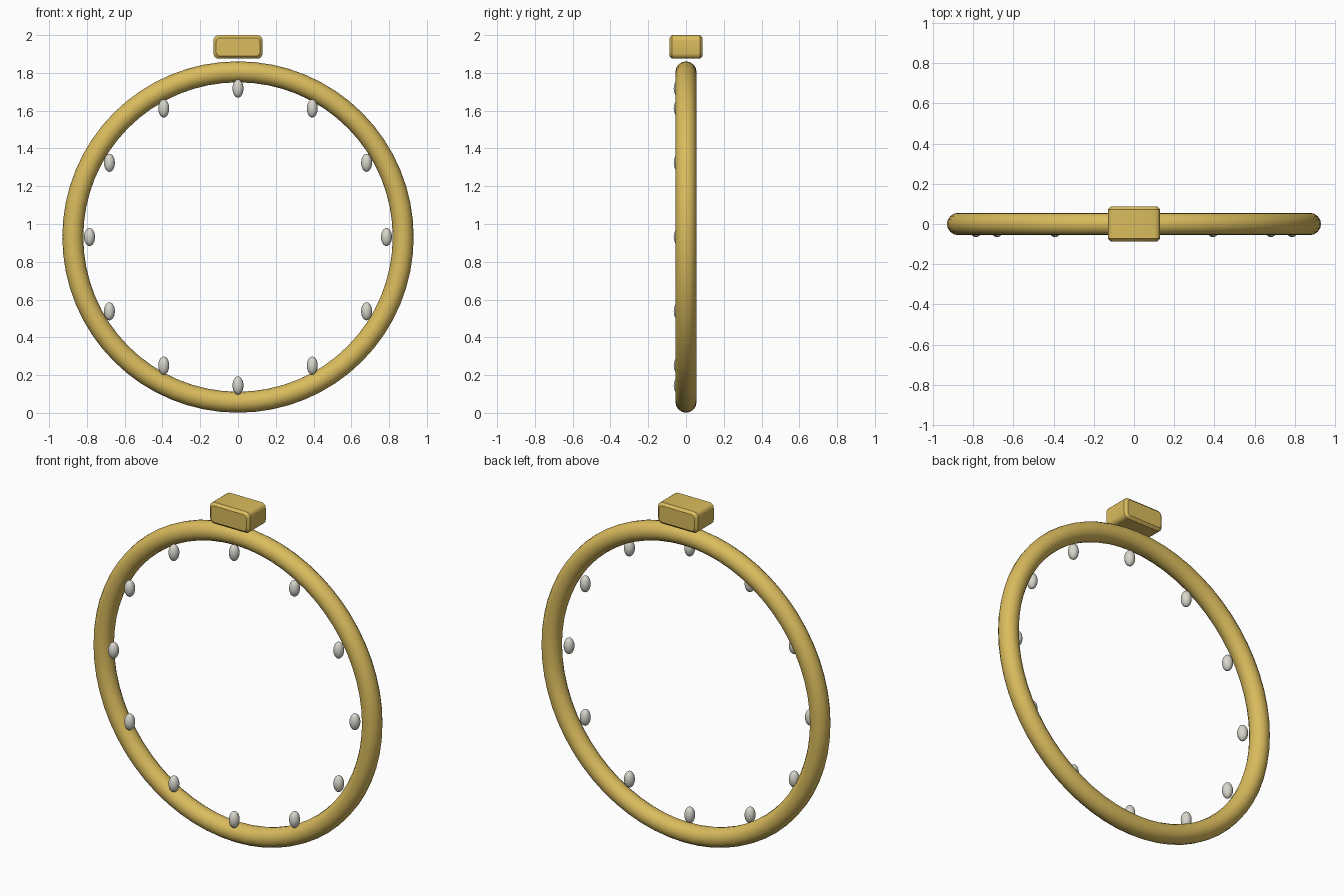
import bpy, bmesh, math

if "Cube" in bpy.data.objects:
    bpy.data.objects.remove(bpy.data.objects["Cube"])

CZ = 0.931  # height of the ring centre


def material(name, col):
    m = bpy.data.materials.new(name)
    m.diffuse_color = (*col, 1)
    m.use_nodes = True
    m.node_tree.nodes["Principled BSDF"].inputs["Base Color"].default_value = m.diffuse_color
    return m


gold = material("gold", (0.70, 0.50, 0.11))
pearl = material("pale_grey", (0.68, 0.67, 0.60))


def finish(ob, name, mat, angle=40):
    ob.name = name
    ob.data.materials.append(mat)
    bpy.ops.object.select_all(action='DESELECT')
    ob.select_set(True)
    bpy.context.view_layer.objects.active = ob
    bpy.ops.object.shade_smooth_by_angle(angle=math.radians(angle))


# upright hoop
bpy.ops.mesh.primitive_torus_add(major_radius=0.8745, minor_radius=0.0555,
                                 major_segments=64, minor_segments=16,
                                 location=(0, 0, CZ), rotation=(math.pi / 2, 0, 0))
finish(bpy.context.object, "hoop", gold)

# ring of small upright beads on the inner front edge
for i in range(12):
    a = i * math.tau / 12
    bpy.ops.mesh.primitive_uv_sphere_add(segments=20, ring_count=12, radius=1,
        location=(0.786 * math.sin(a), -0.035, CZ + 0.786 * math.cos(a)))
    bpy.context.object.scale = (0.029, 0.03, 0.048)
    finish(bpy.context.object, f"bead_{i + 1}", pearl)


# top block: rounded rectangle extruded front to back, chamfered at both ends
def rounded_loop(bm, hx, hz, r, y, zc, n=4):
    verts = []
    for k, (sx, sz) in enumerate([(1, 1), (-1, 1), (-1, -1), (1, -1)]):
        for j in range(n + 1):
            a = (k + j / n) * math.pi / 2
            verts.append(bm.verts.new((sx * (hx - r) + r * math.cos(a), y,
                                       zc + sz * (hz - r) + r * math.sin(a))))
    return verts


bm = bmesh.new()
loops = [rounded_loop(bm, 0.130 - d, 0.0625 - d, 0.028 - d / 2, y, 1.9375)
         for y, d in [(-0.087, 0.014), (-0.073, 0), (0.073, 0), (0.087, 0.014)]]
for a, b in zip(loops, loops[1:]):
    for i in range(len(a)):
        j = (i + 1) % len(a)
        bm.faces.new((a[i], a[j], b[j], b[i]))
bm.faces.new(loops[0])
bm.faces.new(loops[-1])
bmesh.ops.recalc_face_normals(bm, faces=bm.faces)
me = bpy.data.meshes.new("top_block")
bm.to_mesh(me)
bm.free()
block = bpy.data.objects.new("top_block", me)
bpy.context.collection.objects.link(block)
finish(block, "top_block", gold, 30)
